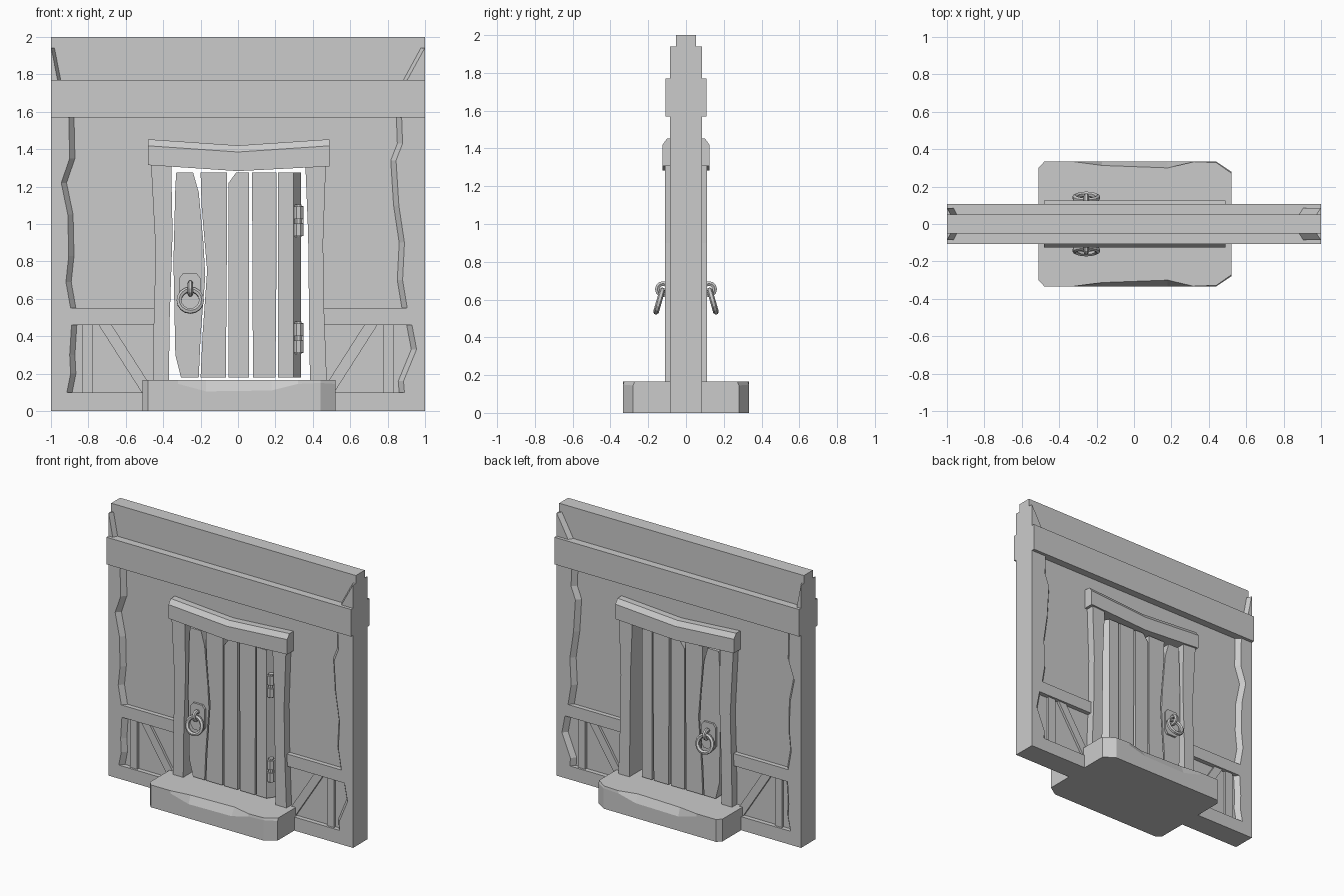
import bpy, bmesh, math
from mathutils import Matrix

cube = bpy.data.objects.get("Cube")
if cube:
    bpy.data.objects.remove(cube)

grey = bpy.data.materials.new("plain_grey")
grey.use_nodes = True
grey.diffuse_color = (0.6, 0.6, 0.6, 1)
grey.node_tree.nodes["Principled BSDF"].inputs["Base Color"].default_value = grey.diffuse_color


def finish(name, bm):
    bmesh.ops.recalc_face_normals(bm, faces=bm.faces)
    mesh = bpy.data.meshes.new(name)
    bm.to_mesh(mesh)
    bm.free()
    mesh.materials.append(grey)
    obj = bpy.data.objects.new(name, mesh)
    bpy.context.collection.objects.link(obj)
    return obj


def loft(name, rings):
    """Skin equal-length outlines, given as 3D points, and cap both ends."""
    bm = bmesh.new()
    loops = [[bm.verts.new(p) for p in ring] for ring in rings]
    n = len(loops[0])
    for a, b in zip(loops, loops[1:]):
        for i in range(n):
            j = (i + 1) % n
            bm.faces.new((a[i], a[j], b[j], b[i]))
    bm.faces.new(loops[0])
    bm.faces.new(loops[-1])
    return finish(name, bm)


def slab(name, outline, y0, y1):
    return loft(name, [[(x, y, z) for x, z in outline] for y in (y0, y1)])


def box(name, x0, x1, y, z0, z1):
    return slab(name, [(x0, z0), (x1, z0), (x1, z1), (x0, z1)], -y, y)


def torus(name, radius, tube, matrix, seg=16, sides=6):
    bm = bmesh.new()
    grid = []
    for i in range(seg):
        a = math.tau * i / seg
        row = []
        for j in range(sides):
            b = math.tau * (j + 0.5) / sides
            r = radius + tube * math.cos(b)
            row.append(bm.verts.new((r * math.cos(a), r * math.sin(a), tube * math.sin(b))))
        grid.append(row)
    for i in range(seg):
        for j in range(sides):
            k, m = (i + 1) % seg, (j + 1) % sides
            bm.faces.new((grid[i][j], grid[k][j], grid[k][m], grid[i][m]))
    bm.transform(matrix)
    return finish(name, bm)


def rod(name, x, y, z0, z1, r, sides=8):
    bm = bmesh.new()
    bmesh.ops.create_cone(bm, cap_ends=True, segments=sides, radius1=r, radius2=r, depth=z1 - z0)
    bm.transform(Matrix.Translation((x, y, (z0 + z1) / 2)) @ Matrix.Rotation(math.pi / sides, 4, "Z"))
    return finish(name, bm)


# Wall panel with a doorway, and the beams across it
slab("wall_panel", [(-1, 0), (-0.41, 0), (-0.41, 1.36), (0.41, 1.36), (0.41, 0),
                    (1, 0), (1, 2), (-1, 2)], -0.052, 0.052)
box("top_beam", -1, 1, 0.108, 1.57, 1.77)
for side, s in (("right", -1), ("left", 1)):
    x0, x1 = sorted((s, s * 0.42))
    box(side + "_sill_beam", x0, x1, 0.085, 0, 0.1)
    box(side + "_middle_rail", x0, x1, 0.085, 0.46, 0.55)
    a, b = sorted((s * 0.775, s * 0.835))
    box(side + "_stud", a, b, 0.07, 0.1, 0.46)
    slab(side + "_brace", [(s * 0.745, 0.46), (s * 0.675, 0.46), (s * 0.445, 0.1),
                           (s * 0.515, 0.1)], -0.07, 0.07)


# Rough corner posts with a sloping inner edge
def corner_post(name, s, edge, slope=0.03):
    rings = []
    for y, d in ((-0.085, 0), (-0.05, slope), (0.05, slope), (0.085, 0)):
        pts = [(s * (x - d), y, z) for x, z in edge]
        rings.append([(s, y, edge[0][1])] + pts + [(s, y, edge[-1][1])])
    loft(name, rings)


corner_post("right_post_upper", -1, [(0.895, 0.55), (0.92, 0.69), (0.905, 0.83), (0.91, 1.05),
                                     (0.945, 1.22), (0.9, 1.35), (0.905, 1.57)])
corner_post("right_post_lower", -1, [(0.915, 0.1), (0.895, 0.2), (0.9, 0.3), (0.89, 0.46)])
corner_post("right_post_top", -1, [(0.965, 1.77), (0.998, 1.94)], 0.018)
corner_post("left_post_upper", 1, [(0.905, 0.55), (0.88, 0.7), (0.89, 0.9), (0.86, 1.1),
                                   (0.845, 1.34), (0.88, 1.43), (0.875, 1.57)])
corner_post("left_post_lower", 1, [(0.89, 0.1), (0.885, 0.16), (0.955, 0.33), (0.93, 0.46)])
corner_post("left_post_top", 1, [(0.905, 1.77), (0.998, 1.94)], 0.022)

# Doorstep with cut corners and a worn front and back edge
half = [(-0.51, -0.3), (-0.48, -0.333), (-0.32, -0.333), (-0.17, -0.333),
        (0.18, -0.333), (0.32, -0.333), (0.44, -0.333), (0.52, -0.28)]
worn = [0, 0, 0, 0.02, 0.033, 0, 0.005, 0.008]
drop = [0.01, 0.01, 0.02, 0.06, 0.055, 0.02, 0.015, 0.02]


def around(fn):
    front = [fn(i, x, y) for i, (x, y) in enumerate(half)]
    return front + [(x, -y, z) for x, y, z in reversed(front)]


loft("doorstep", [around(lambda i, x, y: (x, y, 0)),
                  around(lambda i, x, y: (x, y, 0.165 - drop[i])),
                  around(lambda i, x, y: (x, y + worn[i], 0.165))])

# Door frame: wavy jambs and a sagging lintel with eased top edges
slab("right_jamb", [(-0.455, 0.15), (-0.37, 0.15), (-0.365, 0.5), (-0.35, 0.95), (-0.357, 1.32),
                    (-0.465, 1.32), (-0.44, 0.85), (-0.45, 0.5)], -0.112, 0.112)
slab("left_jamb", [(0.385, 0.15), (0.475, 0.15), (0.46, 0.55), (0.455, 0.9), (0.47, 1.32),
                   (0.36, 1.32), (0.375, 0.95), (0.38, 0.5)], -0.112, 0.112)
sections = []
for x, low, high in ((-0.48, 1.315, 1.453), (0, 1.283, 1.42), (0.49, 1.308, 1.453)):
    sections.append([(x, -0.125, low), (x, -0.125, high - 0.035), (x, -0.1, high),
                     (x, 0.1, high), (x, 0.125, high - 0.035), (x, 0.125, low)])
loft("lintel", sections)

# Door planks with narrow gaps between them
planks = [
    [(-0.305, 0.18), (-0.21, 0.18), (-0.2, 0.4), (-0.175, 0.72), (-0.185, 0.9), (-0.21, 1.17),
     (-0.24, 1.275), (-0.33, 1.275), (-0.335, 1.2), (-0.345, 0.8), (-0.335, 0.3)],
    [(-0.2, 0.18), (-0.065, 0.18), (-0.06, 0.8), (-0.06, 1.275), (-0.2, 1.275), (-0.195, 1.1),
     (-0.165, 0.75), (-0.19, 0.4)],
    [(-0.05, 0.18), (0.06, 0.18), (0.06, 1.275), (-0.01, 1.275), (-0.05, 1.22)],
    [(0.08, 0.18), (0.2, 0.18), (0.205, 0.7), (0.205, 1.275), (0.075, 1.275)],
]
for i, outline in enumerate(planks):
    slab(f"door_plank_{i + 1}", outline, -0.09, 0.09)
profile = [(0.215, -0.09), (0.297, -0.09), (0.337, -0.03), (0.337, 0.03), (0.297, 0.09), (0.215, 0.09)]
loft("hinge_plank", [[(x, y, z) for x, y in profile] for z in (0.18, 1.275)])

# Hinges on the front
for name, z in (("upper", 1.015), ("lower", 0.39)):
    rod(name + "_hinge_pin", 0.323, -0.075, z - 0.085, z + 0.09, 0.019)
    for k in (-0.045, 0.045):
        rod(name + "_hinge_knuckle", 0.323, -0.075, z + k - 0.033, z + k + 0.033, 0.029)
    slab(name + "_hinge_leaf", [(0.29, z - 0.08), (0.35, z - 0.08), (0.35, z + 0.08), (0.29, z + 0.08)],
         -0.08, -0.06)

# Ring handles on the front and back
for name, s in (("front", -1), ("back", 1)):
    plate = [(-0.295, 0.54), (-0.22, 0.54), (-0.2, 0.57), (-0.2, 0.71), (-0.22, 0.735),
             (-0.295, 0.735), (-0.315, 0.71), (-0.315, 0.57)]
    slab(name + "_handle_plate", plate, s * 0.08, s * 0.105)
    torus(name + "_handle_loop", 0.03, 0.014,
          Matrix.Translation((-0.255, s * 0.122, 0.655)) @ Matrix.Rotation(math.pi / 2, 4, "Y"), 12)
    torus(name + "_handle_ring", 0.06, 0.015,
          Matrix.Translation((-0.255, s * 0.142, 0.592)) @ Matrix.Rotation(math.pi / 2 + s * math.radians(16), 4, "X"))
